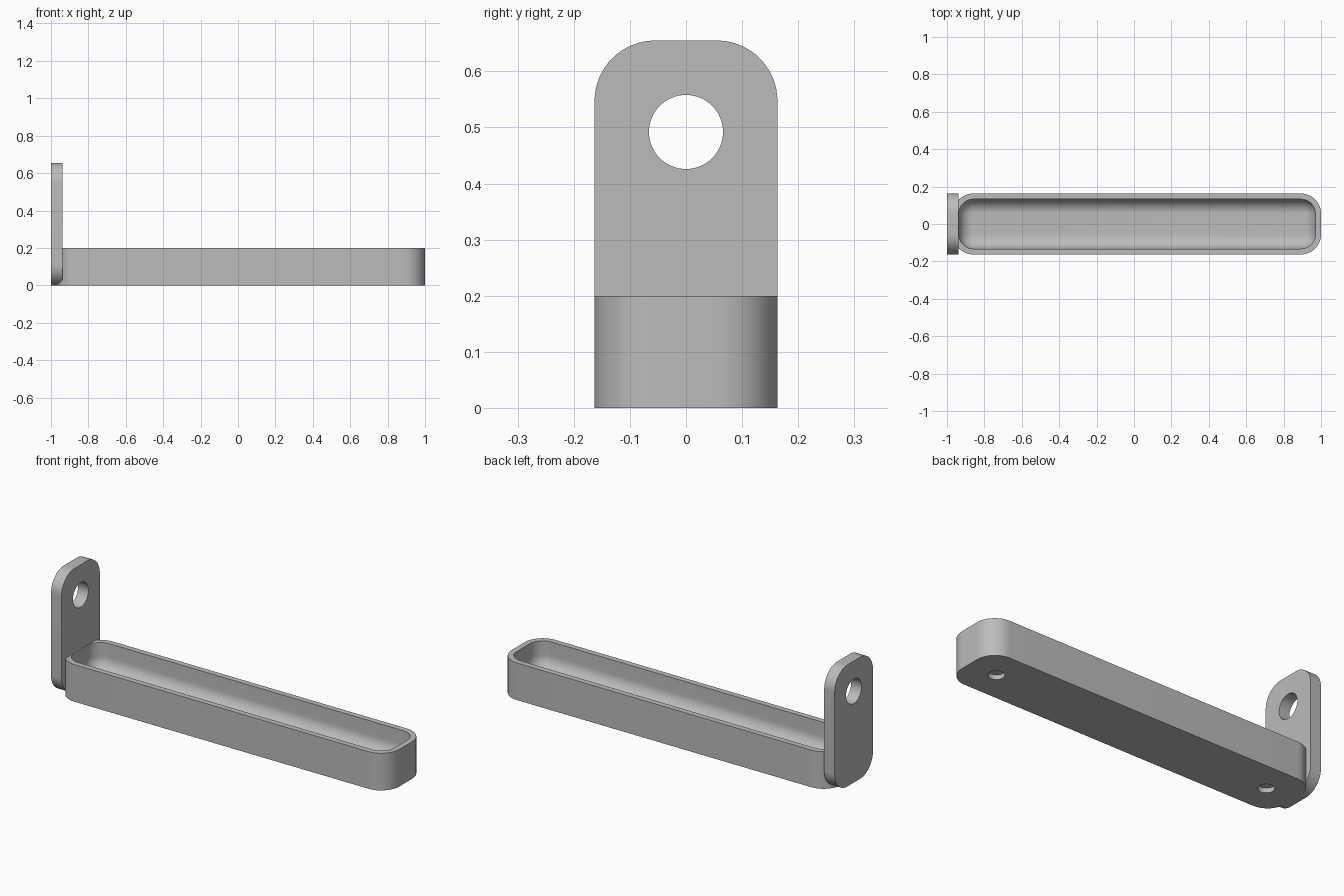
import bpy, bmesh, math
from mathutils import Matrix, Vector

cube = bpy.data.objects.get("Cube")
if cube:
    bpy.data.objects.remove(cube, do_unlink=True)

# Shared dimensions
HALF_W, CORNER = 0.163, 0.108
TRAY_L, TRAY_R, TRAY_H = -0.967, 1.0, 0.2
RIM, FLOOR, FILLET = 0.0305, 0.05, 0.075
PLATE_L, PLATE_R, PLATE_H = -1.0, -0.9375, 0.655

grey = bpy.data.materials.new("plain_grey")
grey.use_nodes = True
grey.diffuse_color = (0.5, 0.5, 0.5, 1)
grey.node_tree.nodes["Principled BSDF"].inputs["Base Color"].default_value = (0.5, 0.5, 0.5, 1)


def rounded_rect(u0, u1, v0, v1, r, steps=16):
    """Counter-clockwise outline with rounded corners."""
    pts = []
    for k, (u, v) in enumerate([(u1 - r, v1 - r), (u0 + r, v1 - r), (u0 + r, v0 + r), (u1 - r, v0 + r)]):
        for i in range(steps + 1):
            a = (k + i / steps) * math.pi / 2
            pts.append((u + r * math.cos(a), v + r * math.sin(a)))
    return pts


def loft(name, rings):
    """Skin a list of equal rings and cap both ends."""
    bm = bmesh.new()
    loops = [[bm.verts.new(p) for p in ring] for ring in rings]
    n = len(loops[0])
    for a, b in zip(loops, loops[1:]):
        for i in range(n):
            j = (i + 1) % n
            bm.faces.new((a[i], a[j], b[j], b[i]))
    bm.faces.new(loops[0][::-1])
    bm.faces.new(loops[-1])
    bmesh.ops.recalc_face_normals(bm, faces=bm.faces)
    mesh = bpy.data.meshes.new(name)
    bm.to_mesh(mesh)
    bm.free()
    mesh.materials.append(grey)
    obj = bpy.data.objects.new(name, mesh)
    bpy.context.collection.objects.link(obj)
    return obj


def drill(obj, centre, axis, radius, depth):
    """Cut a round hole, then discard the cutter."""
    bm = bmesh.new()
    turn = Vector((0, 0, 1)).rotation_difference(Vector(axis)).to_matrix().to_4x4()
    bmesh.ops.create_cone(bm, cap_ends=True, segments=64, radius1=radius, radius2=radius,
                          depth=depth, matrix=Matrix.Translation(centre) @ turn)
    mesh = bpy.data.meshes.new("hole_cutter")
    bm.to_mesh(mesh)
    bm.free()
    mesh.materials.append(grey)
    cutter = bpy.data.objects.new("hole_cutter", mesh)
    cutter.hide_render = True
    bpy.context.collection.objects.link(cutter)
    mod = obj.modifiers.new("hole", 'BOOLEAN')
    mod.operation, mod.solver, mod.object = 'DIFFERENCE', 'EXACT', cutter
    bpy.context.view_layer.objects.active = obj
    bpy.ops.object.modifier_apply(modifier=mod.name)
    bpy.data.objects.remove(cutter, do_unlink=True)


def tray_ring(inset, z):
    outline = rounded_rect(TRAY_L + inset, TRAY_R - inset, -HALF_W + inset, HALF_W - inset, CORNER - inset)
    return [(x, y, z) for x, y in outline]


# Tray: outer wall, flat rim, inner wall and a rounded transition into the floor
rings = [tray_ring(0, 0), tray_ring(0, TRAY_H), tray_ring(RIM, TRAY_H)]
for i in range(13):
    a = i / 12 * math.pi / 2
    rings.append(tray_ring(RIM + FILLET * (1 - math.cos(a)), FLOOR + FILLET * (1 - math.sin(a))))
tray = loft("tray", rings)

# Shallow blind holes in the underside
for x in (TRAY_L + HALF_W, TRAY_R - HALF_W):
    drill(tray, (x, 0, 0), (0, 0, 1), 0.04, 0.05)

# Upright mounting plate with a through hole
outline = rounded_rect(-HALF_W, HALF_W, 0, PLATE_H, CORNER)
plate = loft("mounting_plate", [[(x, y, z) for y, z in outline] for x in (PLATE_L, PLATE_R)])
drill(plate, (-0.97, 0, PLATE_H - HALF_W), (1, 0, 0), 0.066, 0.2)

# Smooth shading with crisp edges
bpy.ops.object.select_all(action='DESELECT')
for obj in (tray, plate):
    obj.select_set(True)
bpy.context.view_layer.objects.active = tray
bpy.ops.object.shade_smooth_by_angle(angle=math.radians(30))
